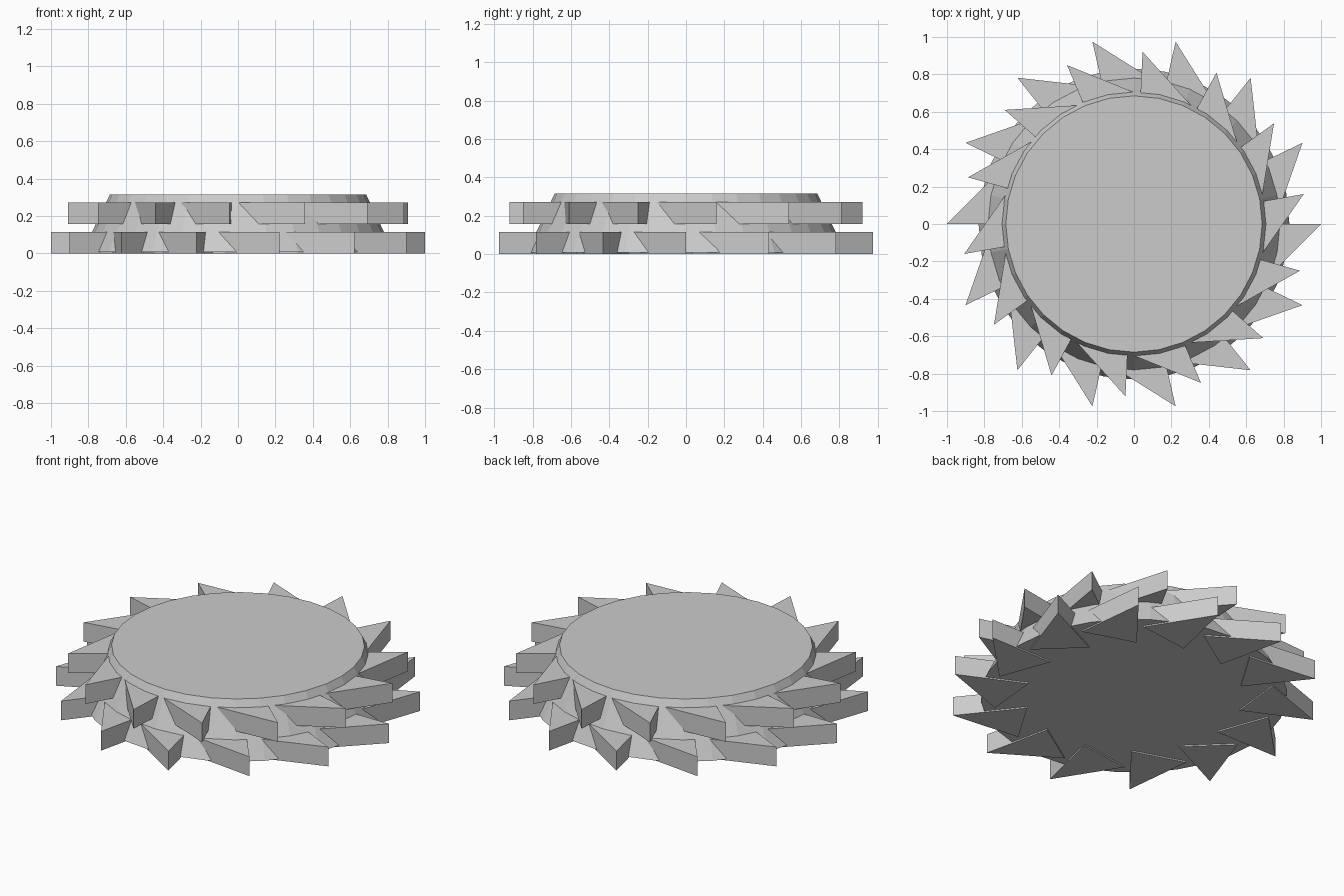
import bpy, bmesh
from math import cos, sin, radians, tau

if "Cube" in bpy.data.objects:
    bpy.data.objects.remove(bpy.data.objects["Cube"])

TEETH = 14


def finish(bm, name):
    bmesh.ops.recalc_face_normals(bm, faces=bm.faces)
    mesh = bpy.data.meshes.new(name)
    bm.to_mesh(mesh)
    bm.free()
    obj = bpy.data.objects.new(name, mesh)
    bpy.context.collection.objects.link(obj)
    return obj


def tapered_disc(name, z0, z1, r0, r1, sides=32):
    bm = bmesh.new()
    bmesh.ops.create_cone(bm, cap_ends=True, segments=sides,
                          radius1=r0, radius2=r1, depth=z1 - z0)
    bmesh.ops.translate(bm, verts=bm.verts, vec=(0, 0, (z0 + z1) / 2))
    return finish(bm, name)


def tooth_ring(name, tip, z0, z1, offset):
    """Ring of triangular saw teeth: one radial edge, one swept back at 45 degrees."""
    profile = [(tip, 0), (tip - 0.41, 0), (tip - 0.3, -0.3)]
    bm = bmesh.new()
    for i in range(TEETH):
        a = offset + i * tau / TEETH
        pts = [(x * cos(a) - y * sin(a), x * sin(a) + y * cos(a)) for x, y in profile]
        low = [bm.verts.new((x, y, z0)) for x, y in pts]
        top = [bm.verts.new((x, y, z1)) for x, y in pts]
        bm.faces.new(low[::-1])
        bm.faces.new(top)
        for j in range(3):
            k = (j + 1) % 3
            bm.faces.new((low[j], low[k], top[k], top[j]))
    return finish(bm, name)


# Tapered hub
tapered_disc("hub", 0.008, 0.315, 0.831, 0.685)

# Two staggered rings of saw teeth
tooth_ring("lower_teeth", 1.0, 0.0, 0.115, 0)
tooth_ring("upper_teeth", 0.922, 0.157, 0.272, radians(10))
